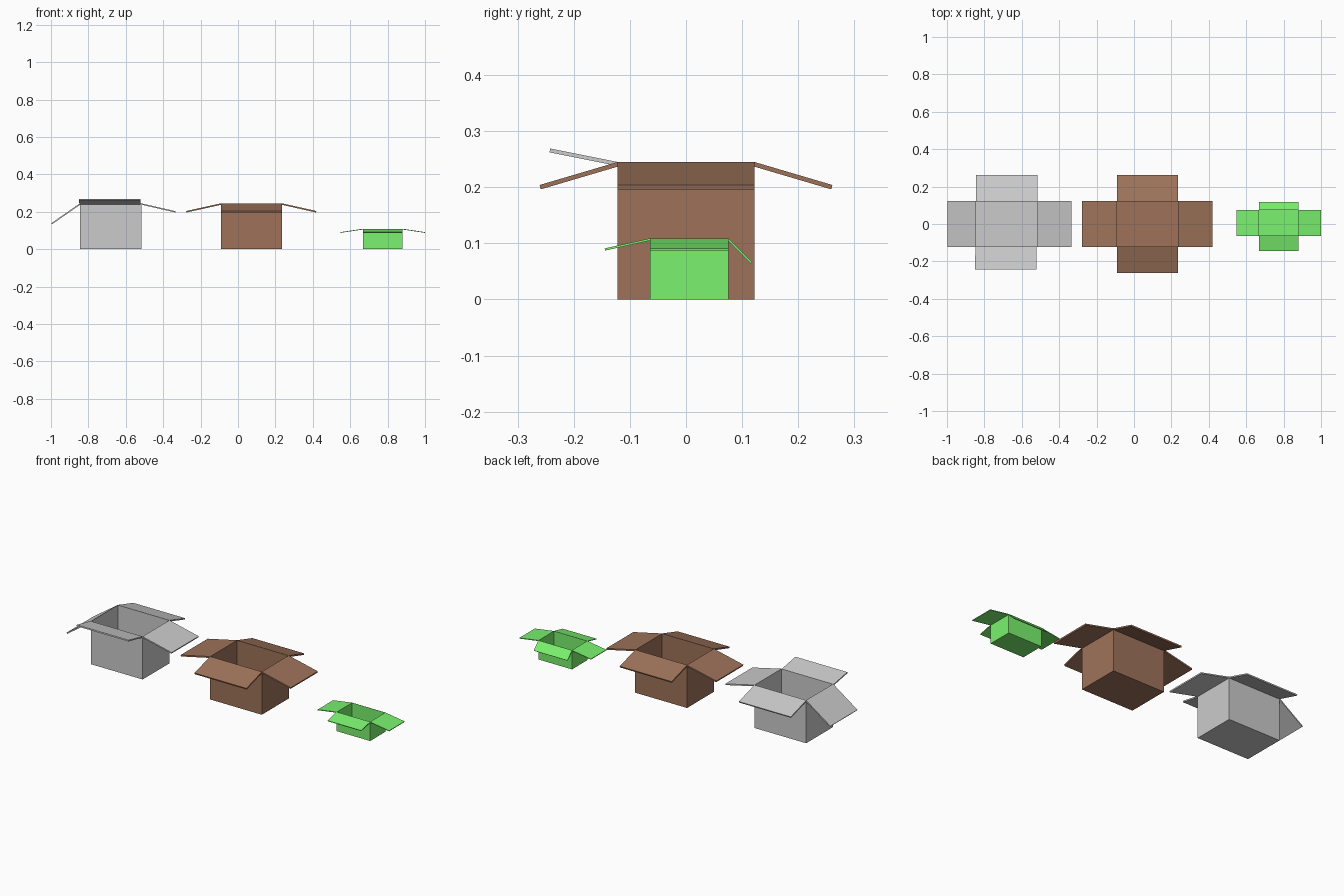
import bpy
from mathutils import Vector

if "Cube" in bpy.data.objects:
    bpy.data.objects.remove(bpy.data.objects["Cube"])


def material(name, rgb):
    m = bpy.data.materials.new(name)
    m.diffuse_color = (*rgb, 1)
    m.use_nodes = True
    m.node_tree.nodes["Principled BSDF"].inputs["Base Color"].default_value = m.diffuse_color
    return m


def add_object(name, verts, faces, mat):
    mesh = bpy.data.meshes.new(name)
    mesh.from_pydata([tuple(v) for v in verts], [], faces)
    ob = bpy.data.objects.new(name, mesh)
    bpy.context.collection.objects.link(ob)
    if mat:
        mesh.materials.append(mat)
    return ob


def flap(name, a, b, reach, thick, mat, shift=0.0):
    """Sheet hinged on edge a-b (counter-clockwise rim); reach = (outward, rise)."""
    a, b = Vector(a), Vector(b)
    along = (b - a).normalized()
    out = along.cross(Vector((0, 0, 1)))
    tip = out * reach[0] + Vector((0, 0, reach[1]))
    slide = along * shift
    a, b = a + slide * 0.6, b + slide * 0.6
    top = [a, b, b + tip + slide * 0.4, a + tip + slide * 0.4]
    normal = tip.cross(along).normalized()
    if normal.z < 0:
        normal = -normal
    # underside stays flush with the wall at the hinge
    drop = Vector((0, 0, thick / normal.z))
    under = [top[0] - drop, top[1] - drop,
             top[2] - normal * thick, top[3] - normal * thick]
    faces = [(3, 2, 1, 0), (4, 5, 6, 7), (0, 1, 5, 4),
             (1, 2, 6, 5), (2, 3, 7, 6), (3, 0, 4, 7)]
    # top is wound clockwise seen from above, so reverse every face
    add_object(name, top + under, [f[::-1] for f in faces] if faces_inward(top) else faces, mat)


def faces_inward(top):
    """True when face (3, 2, 1, 0) of the flap would point downwards."""
    return (top[2] - top[3]).cross(top[1] - top[2]).z < 0


def carton(name, x0, x1, y0, y1, h, thick, reaches, mat=None, front_shift=0.0):
    # open-topped body with thin walls
    rim = [(x0, y0), (x1, y0), (x1, y1), (x0, y1)]
    verts = [(x, y, z) for z in (0, h) for x, y in rim]
    faces = [(3, 2, 1, 0)] + [(i, (i + 1) % 4, (i + 1) % 4 + 4, i + 4) for i in range(4)]
    body = add_object(name + "_body", verts, faces, mat)
    wall = body.modifiers.new("wall", "SOLIDIFY")
    wall.thickness = 0.002
    wall.offset = -1
    # four lid flaps around the rim
    for i, side in enumerate(("front", "right", "back", "left")):
        flap(f"{name}_{side}_flap", verts[i + 4], verts[(i + 1) % 4 + 4],
             reaches[i], thick, mat, front_shift if i == 0 else 0.0)


brown = material("brown_card", (0.342, 0.171, 0.102))
green = material("green_card", (0.195, 0.886, 0.158))

# flap reaches in order front, right, back, left
carton("grey_box", -0.845, -0.517, -0.122, 0.122, 0.245, 0.007,
       [(0.120, 0.024), (0.183, -0.042), (0.139, -0.041), (0.153, -0.106)],
       front_shift=-0.005)
carton("brown_box", -0.092, 0.236, -0.122, 0.122, 0.245, 0.008,
       [(0.139, -0.041), (0.183, -0.041), (0.139, -0.041), (0.185, -0.041)], brown)
carton("green_box", 0.667, 0.880, -0.064, 0.076, 0.109, 0.004,
       [(0.081, -0.018), (0.120, -0.018), (0.042, -0.042), (0.119, -0.018)], green)
